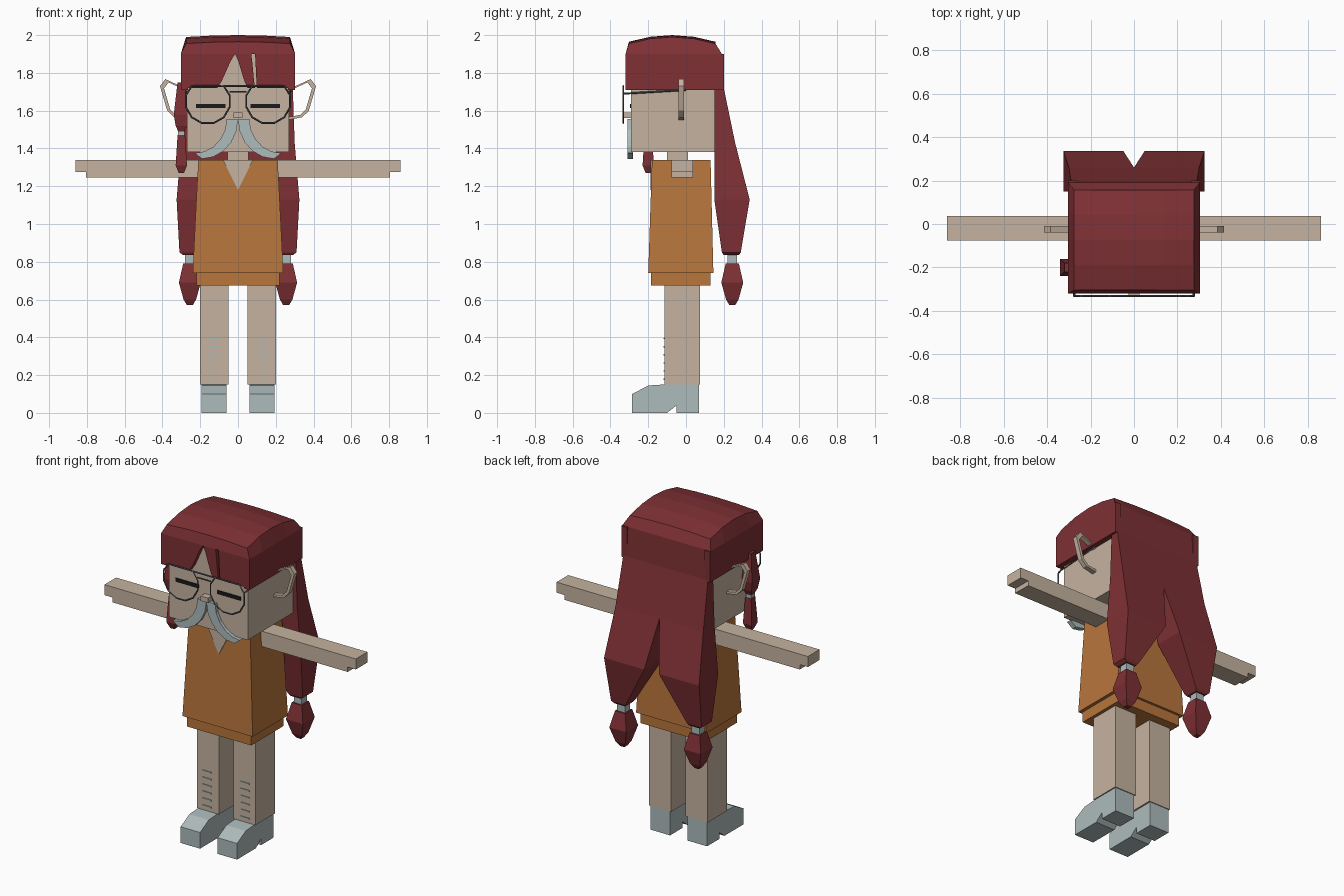
import bpy, bmesh
from math import sin, cos, pi

cube = bpy.data.objects.get("Cube")
if cube:
    bpy.data.objects.remove(cube, do_unlink=True)


def material(name, *rgb):
    mat = bpy.data.materials.new(name)
    mat.use_nodes = True
    mat.diffuse_color = (*rgb, 1)
    shader = mat.node_tree.nodes["Principled BSDF"]
    shader.inputs["Base Color"].default_value = (*rgb, 1)
    shader.inputs["Roughness"].default_value = 0.8
    return mat


skin = material("skin", 0.56, 0.45, 0.35)
red = material("dark_red_hair", 0.21, 0.03, 0.035)
orange = material("orange_cloth", 0.48, 0.18, 0.045)
grey = material("pale_grey_blue", 0.42, 0.5, 0.5)
wire_grey = material("dark_grey_wire", 0.09, 0.09, 0.1)
black = material("black", 0.01, 0.01, 0.01)


def add_object(name, data, mat):
    data.materials.append(mat)
    part = bpy.data.objects.new(name, data)
    bpy.context.collection.objects.link(part)
    return part


def loft(name, mat, rings, paired=False):
    """Bridge closed rings of equal length, cap the ends, optionally mirror in x."""
    bm = bmesh.new()
    loops = [[bm.verts.new(point) for point in ring] for ring in rings]
    for lower, upper in zip(loops, loops[1:]):
        for i in range(len(lower)):
            bm.faces.new((lower[i - 1], lower[i], upper[i], upper[i - 1]))
    bm.faces.new(loops[0])
    bm.faces.new(loops[-1])
    bmesh.ops.recalc_face_normals(bm, faces=bm.faces)
    mesh = bpy.data.meshes.new(name)
    bm.to_mesh(mesh)
    bm.free()
    part = add_object(name, mesh, mat)
    if paired:
        mirror = part.modifiers.new("mirror", "MIRROR")
        mirror.use_mirror_merge = False
    return part


def rectangle(z, x, y):
    return [(x[0], y[0], z), (x[1], y[0], z), (x[1], y[1], z), (x[0], y[1], z)]


def box(name, mat, x, y, z, paired=False):
    loft(name, mat, [rectangle(level, x, y) for level in z], paired)


def spindle(name, mat, centre, levels, paired=False):
    """Four-sided tapering lock; levels are pairs of height and half width."""
    cx, cy = centre
    loft(name, mat, [rectangle(z, (cx - r, cx + r), (cy - r, cy + r)) for z, r in levels], paired)


def front_plate(name, mat, outline, y, paired=False):
    loft(name, mat, [[(x, depth, z) for x, z in outline] for depth in y], paired)


def side_plate(name, mat, outline, x, paired=False):
    loft(name, mat, [[(across, y, z) for y, z in outline] for across in x], paired)


def wire(name, points, closed=False):
    curve = bpy.data.curves.new(name, "CURVE")
    curve.dimensions = "3D"
    curve.bevel_depth = 0.005
    curve.bevel_resolution = 0
    spline = curve.splines.new("POLY")
    spline.points.add(len(points) - 1)
    for target, point in zip(spline.points, points):
        target.co = (*point, 1)
    spline.use_cyclic_u = closed
    add_object(name, curve, wire_grey)


def both(half):
    return (-half, half)


# Shared levels
face_y, head_back = -0.29, 0.15
hair_front, hair_back, hair_half = -0.32, 0.19, 0.303
hairline, hair_top = 1.72, 1.9
shoulder, hem, ankle = 1.34, 0.74, 0.15
inside = face_y + 0.01

# Head, neck and nose
box("head", skin, both(0.27), (face_y, head_back), (1.38, hair_top))
box("neck", skin, both(0.055), (-0.1, 0.01), (shoulder, 1.4))
box("nose", skin, both(0.025), (-0.33, inside), (1.56, 1.59))

# Clothing
loft("tunic", orange, [rectangle(hem, both(0.24), (-0.2, 0.145)),
                       rectangle(shoulder, both(0.21), (-0.18, 0.13))])
box("shorts", orange, both(0.22), (-0.185, 0.13), (0.675, hem))
front_plate("neck_opening", skin, [(-0.08, shoulder), (0.08, shoulder), (0, 1.18)], (-0.189, -0.17))

# Domed crown of the hair, built from arched slices
steps = (-1, -0.5, 0, 0.5, 1)
slices = []
for v in steps:
    low_y = (hair_front + hair_back) / 2 + v * (hair_back - hair_front) / 2
    top_y = low_y * 0.9 - 0.015
    arch = [(0.275 * u, top_y, 2 - 0.035 * v * v - 0.01 * u * u) for u in steps]
    slices.append([(-hair_half, low_y, hair_top), *arch, (hair_half, low_y, hair_top)])
loft("hair_crown", red, slices)


# Fringe of three curved locks
def lock_edge(low_x, high_x):
    edge = []
    for i in range(5):
        t = i / 4
        ease = t * t * (3 - 2 * t)
        edge.append((low_x + (high_x - low_x) * t, hairline + (hair_top - hairline) * (t + ease) / 2))
    return edge


def fringe(name, left_edge, right_edge):
    outline = lock_edge(*left_edge) + lock_edge(*right_edge)[::-1]
    front_plate(name, red, outline, (hair_front, inside))


fringe("fringe_right", (-hair_half, -hair_half), (-0.11, -0.015))
fringe("fringe_middle", (0.05, -0.015), (0.09, 0.07))
fringe("fringe_left", (0.1, 0.09), (hair_half, hair_half))

# Hair over the ears
box("side_hair", red, (0.265, hair_half), (hair_front, 0.2), (1.71, hair_top), paired=True)

# Long back hair, parted below the neck and tied at the ends
loft("back_hair", red, [rectangle(hair_top, (0, 0.3), (0.13, hair_back)),
                        rectangle(hairline, (0, 0.29), (head_back, 0.2)),
                        rectangle(1.43, (0, 0.3), (head_back, 0.26)),
                        rectangle(1.13, (0.05, 0.325), (head_back, 0.337)),
                        rectangle(0.85, (0.21, 0.31), (0.19, 0.29)),
                        rectangle(0.835, (0.22, 0.29), (0.2, 0.28))], paired=True)
tail = (0.255, 0.245)
spindle("hair_tie", grey, tail, [(0.84, 0.026), (0.78, 0.026)], paired=True)
spindle("hair_end", red, tail, [(0.79, 0.035), (0.69, 0.058), (0.6, 0.033), (0.57, 0.015)], paired=True)

# Single plait in front of the right ear
plait = (-0.3, -0.2)
spindle("side_plait", red, plait, [(1.75, 0.02), (1.58, 0.04), (1.52, 0.03), (1.48, 0.012)])
spindle("side_plait_tie", grey, plait, [(1.49, 0.018), (1.47, 0.018)])
spindle("side_plait_end", red, plait, [(1.47, 0.02), (1.31, 0.03), (1.27, 0.014)])

# Open band ears, thinned towards the side of the head
outer = [(0.26, 1.71), (0.385, 1.767), (0.413, 1.73), (0.375, 1.6), (0.34, 1.565), (0.26, 1.55)]
inner = [(x + (0.27 - x) * 0.15, z + (1.65 - z) * 0.15) for x, z in reversed(outer)]
front_plate("ear", skin, outer + inner, (-0.04, -0.01), paired=True)

# Closed eyes
box("eye", black, (0.065, 0.222), (face_y - 0.006, inside), (1.613, 1.635), paired=True)


# Moustache halves between two drooping arcs
def droop(start, reach, drop):
    angles = [pi / 2 * i / 5 for i in range(6)]
    return [(start + reach * (1 - cos(a)), 1.555 - drop * sin(a)) for a in angles]


moustache = droop(0.06, 0.17, 0.18) + droop(0, 0.19, 0.21)[::-1]
front_plate("moustache", grey, moustache, (-0.31, inside), paired=True)

# Spectacles with flat-topped rims, temples and a bridge
lens_y = -0.332
for side, s in (("left", 1), ("right", -1)):
    rim = []
    for i in range(12):
        a = pi * (2 * i + 1) / 12
        rim.append((s * (0.16 + 0.12 * cos(a)), lens_y, min(1.65 + 0.12 * sin(a), 1.73)))
    wire("spectacle_rim_" + side, rim, closed=True)
    wire("spectacle_temple_" + side, [(s * 0.275, lens_y, 1.69), (s * 0.28, 0, 1.71)])
wire("spectacle_bridge", [(x, lens_y, 1.7) for x in both(0.045)])
wire("spectacle_top_bar", [(x, lens_y, 1.73) for x in both(0.08)])

# Arms with shallower hands
palm, wrist, arm_y = 1.275, 0.805, (-0.077, 0.037)
box("hand", skin, (wrist, 0.86), arm_y, (palm, shoulder), paired=True)
box("arm", skin, (0.2, wrist), arm_y, (1.245, shoulder), paired=True)

# Legs with short hairs on the shins
box("leg", skin, (0.05, 0.2), (-0.115, 0.075), (ankle, 0.7), paired=True)
for i in range(6):
    z = 0.175 + 0.043 * i
    box(f"shin_hair_{i}", grey, (0.1, 0.16), (-0.12, -0.11), (z, z + 0.007), paired=True)

# Shoes with a heel notch
sole = [(-0.285, 0), (-0.285, 0.1), (-0.2, 0.145), (-0.12, ankle), (0.07, ankle),
        (0.07, 0), (-0.05, 0), (-0.05, 0.04), (-0.1, 0)]
side_plate("shoe", grey, sole, (0.06, 0.193), paired=True)
